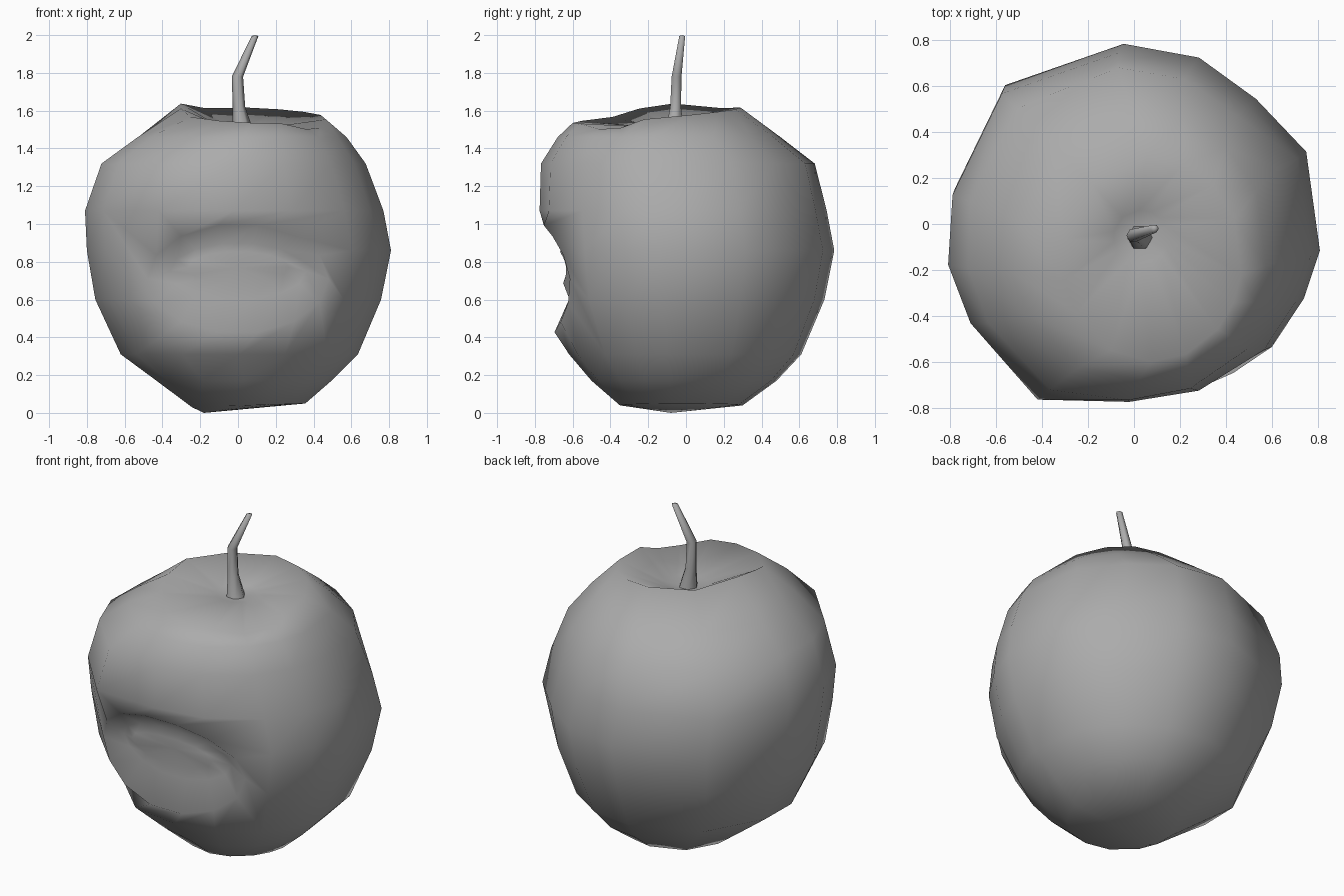
import bpy, bmesh, math

if "Cube" in bpy.data.objects:
    bpy.data.objects.remove(bpy.data.objects["Cube"])

# top-view outline of the fruit, counter-clockwise
OUTLINE = [(.81, -.12), (.75, .31), (.53, .54), (.28, .72), (-.05, .78), (-.57, .60), (-.79, .15),
           (-.81, -.16), (-.71, -.42), (-.41, -.76), (0, -.77), (.31, -.72), (.60, -.54), (.74, -.33)]
N = len(OUTLINE)
# z, x min, x max, y min, y max, outline weight, z tilt along x, z tilt along y
RINGS = [(.04, -.25, .36, -.35, .30, 0, .01, 0),
         (.17, -.44, .50, -.50, .48, 0, 0, 0),
         (.31, -.63, .64, -.62, .61, .3, 0, 0),
         (.60, -.76, .76, -.74, .73, .7, 0, 0),
         (.86, -.80, .81, -.77, .78, 1, 0, 0),
         (1.07, -.81, .77, -.78, .74, 1, 0, 0),
         (1.32, -.73, .68, -.77, .68, .5, 0, 0),
         (1.46, -.54, .58, -.68, .50, .2, 0, 0),
         (1.575, -.31, .47, -.60, .29, 0, -.015, .04),
         (1.51, -.09, .15, -.17, .06, 0, 0, 0)]
RIM_BUMPS = {6: .04, 7: .03, 12: -.035, 13: -.035}  # uneven edge of the stem hollow

grey = bpy.data.materials.new("grey")
grey.diffuse_color = (.41, .41, .41, 1)
grey.use_nodes = True
grey.node_tree.nodes["Principled BSDF"].inputs["Base Color"].default_value = grey.diffuse_color


def finish(bm, name):
    bmesh.ops.recalc_face_normals(bm, faces=bm.faces)
    mesh = bpy.data.meshes.new(name)
    bm.to_mesh(mesh)
    bm.free()
    for p in mesh.polygons:
        p.use_smooth = True
    mesh.materials.append(grey)
    ob = bpy.data.objects.new(name, mesh)
    bpy.context.collection.objects.link(ob)


def skin(bm, rings, skip=lambda r, i: False):
    for r in range(len(rings) - 1):
        a, b = rings[r], rings[r + 1]
        n = len(a)
        for i in range(n):
            if not skip(r, i):
                j = (i + 1) % n
                bm.faces.new((a[i], a[j], b[j], b[i]))


def fan(bm, ring, co):
    c = bm.verts.new(co)
    for i in range(len(ring)):
        bm.faces.new((ring[i], ring[(i + 1) % len(ring)], c))


# fruit body, with an opening left for the bite
bm = bmesh.new()
body = []
for z, x0, x1, y0, y1, w, tx, ty in RINGS:
    ring = []
    for px, py in OUTLINE:
        u, v = px / .81, py / .775
        s = w + (1 - w) / math.hypot(u, v)
        u, v = u * s, v * s
        ring.append(bm.verts.new(((x0 + x1) / 2 + u * (x1 - x0) / 2,
                                  (y0 + y1) / 2 + v * (y1 - y0) / 2,
                                  z + tx * u + ty * v)))
    body.append(ring)
for i, dz in RIM_BUMPS.items():
    body[-2][i].co.z += dz
skin(bm, body, lambda r, i: 2 <= r <= 4 and 8 <= i <= 11)
fan(bm, body[0], (-.18, -.08, 0))
fan(bm, body[-1], (.03, -.06, 1.49))

# bite: rim, valley and inner dish; centre z, half width, half height, y, y curve
opening = [e for e in bm.edges if e.is_boundary]
bite = []
for cz, a, b, y, k in [(.71, .48, .29, -.73, .5), (.75, .36, .15, -.635, .4), (.77, .27, .085, -.66, .35)]:
    ring = []
    for i in range(N):
        t = math.tau * i / N
        x, dz = a * math.cos(t), b * math.sin(t)
        ring.append(bm.verts.new((x, y + k * x * x - .1 * dz, cz + dz)))
    bite.append(ring)
skin(bm, bite)
fan(bm, bite[-1], (0, -.62, .77))
rim = [bm.edges.get((bite[0][i], bite[0][(i + 1) % N])) for i in range(N)]
bmesh.ops.bridge_loops(bm, edges=opening + rim)
finish(bm, "fruit_body")

# bent, tapering stem
bm = bmesh.new()
stem = []
for x, y, z, r in [(.03, -.06, 1.47, .06), (.005, -.055, 1.62, .033),
                   (-.003, -.05, 1.78, .03), (.09, -.02, 1.995, .018)]:
    stem.append([bm.verts.new((x + r * math.cos(math.tau * i / 6), y + r * math.sin(math.tau * i / 6), z))
                 for i in range(6)])
skin(bm, stem)
fan(bm, stem[-1], (.09, -.02, 2.0))
finish(bm, "stem")
